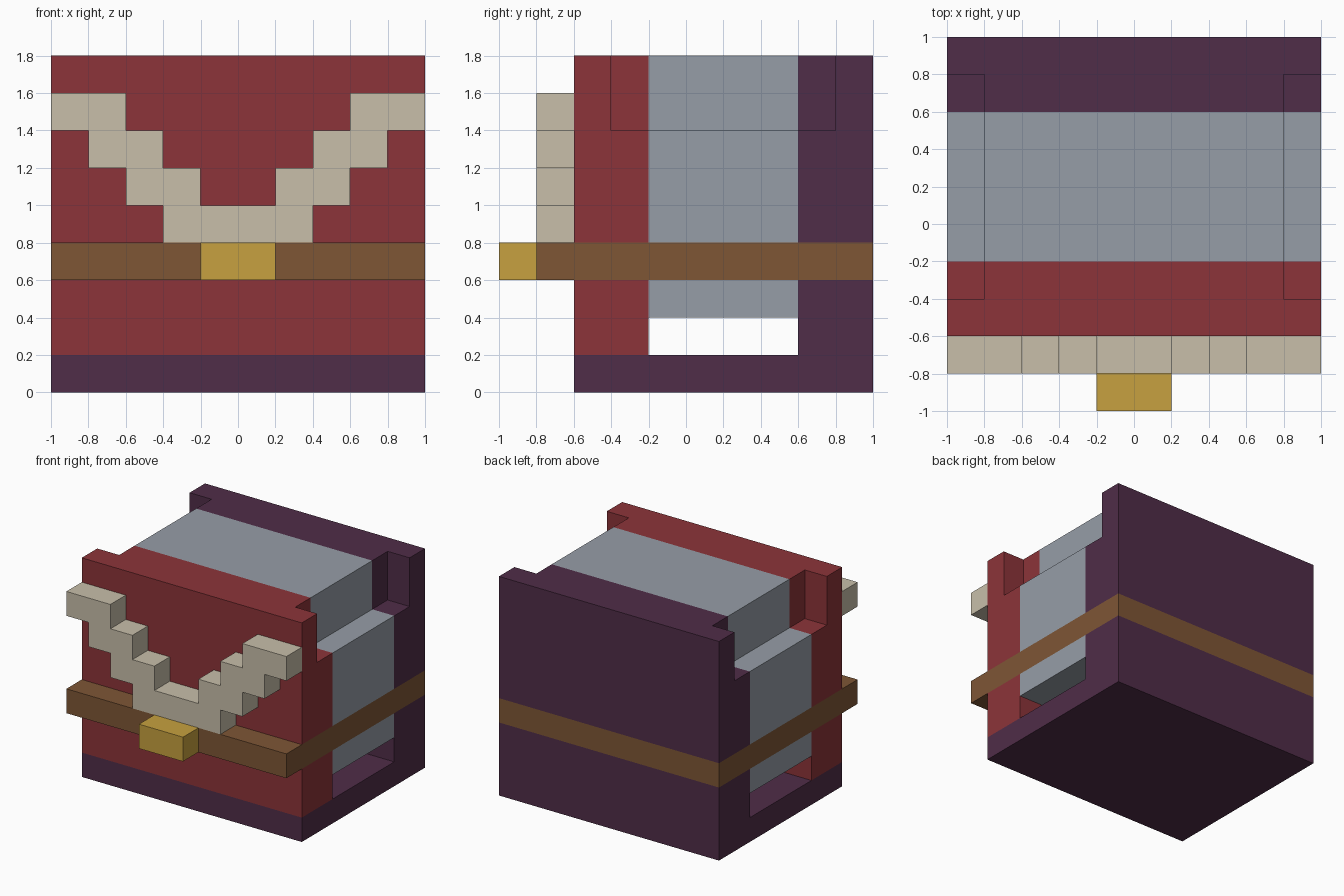
import bpy
import bmesh

cube = bpy.data.objects.get("Cube")
if cube:
    bpy.data.objects.remove(cube, do_unlink=True)


def material(name, r, g, b):
    mat = bpy.data.materials.new(name)
    mat.use_nodes = True
    mat.diffuse_color = (r, g, b, 1)
    mat.node_tree.nodes["Principled BSDF"].inputs["Base Color"].default_value = (r, g, b, 1)
    return mat


red = material("dark red", 0.262, 0.034, 0.041)
purple = material("deep purple", 0.080, 0.026, 0.065)
grey = material("cool grey", 0.305, 0.337, 0.386)
ivory = material("ivory", 0.578, 0.521, 0.402)
brown = material("leather brown", 0.209, 0.093, 0.036)
gold = material("gold", 0.571, 0.356, 0.050)


def rect(x0, x1, y0, y1):
    return [(x0, y0), (x1, y0), (x1, y1), (x0, y1)]


def tee(wide_y, step_y, narrow_y):
    """Plan outline: full width, narrowing past step_y to clear the side notch."""
    right = [(1, wide_y), (1, step_y), (NECK, step_y), (NECK, narrow_y)]
    return right + [(-x, y) for x, y in reversed(right)]


def part(name, mat, layers):
    """Join upright prisms, each given as (plan outline, bottom, top)."""
    bm = bmesh.new()
    for outline, z0, z1 in layers:
        face = bm.faces.new([bm.verts.new((x, y, z0)) for x, y in outline])
        ext = bmesh.ops.extrude_face_region(bm, geom=[face], use_keep_orig=True)
        top = [v for v in ext["geom"] if isinstance(v, bmesh.types.BMVert)]
        bmesh.ops.translate(bm, verts=top, vec=(0, 0, z1 - z0))
    bmesh.ops.recalc_face_normals(bm, faces=bm.faces)
    mesh = bpy.data.meshes.new(name)
    bm.to_mesh(mesh)
    bm.free()
    mesh.materials.append(mat)
    obj = bpy.data.objects.new(name, mesh)
    bpy.context.collection.objects.link(obj)


STEP = 0.2                                    # size of one block
NECK = 0.8                                    # half width between the notches
BELT_LOW, BELT_TOP, NOTCH, TOP = 0.6, 0.8, 1.4, 1.8


def wall(y0, y1, bottom, notched):
    """Full-width layers around the belt, then the notched top layer."""
    full = rect(-1, 1, y0, y1)
    return [(full, bottom, BELT_LOW), (full, BELT_TOP, NOTCH), (notched, NOTCH, TOP)]


# Body: base slab, back wall, filling and front wall
part("base", purple, [(rect(-1, 1, -0.6, 1), 0, STEP)])
part("back_wall", purple, wall(0.6, 1, STEP, tee(1, 0.8, 0.6)))
part("filling", grey, wall(-0.2, 0.6, 0.4, rect(-NECK, NECK, -0.2, 0.6)))
part("front_wall", red, wall(-0.6, -0.2, STEP, tee(-0.6, -0.4, -0.2)))

# Belt and buckle
part("belt", brown, [(rect(-1, 1, -0.8, 1), BELT_LOW, BELT_TOP)])
part("buckle", gold, [(rect(-0.2, 0.2, -1, -0.8), BELT_LOW, BELT_TOP)])

# Stepped V-shaped trim, bottom bar then mirrored stairs
trim = [(rect(-0.4, 0.4, -0.8, -0.6), BELT_TOP, BELT_TOP + STEP)]
for i in range(1, 4):
    inner, z = i * STEP, BELT_TOP + i * STEP
    outer = inner + 2 * STEP
    for x0, x1 in ((inner, outer), (-outer, -inner)):
        trim.append((rect(x0, x1, -0.8, -0.6), z, z + STEP))
part("collar_trim", ivory, trim)
